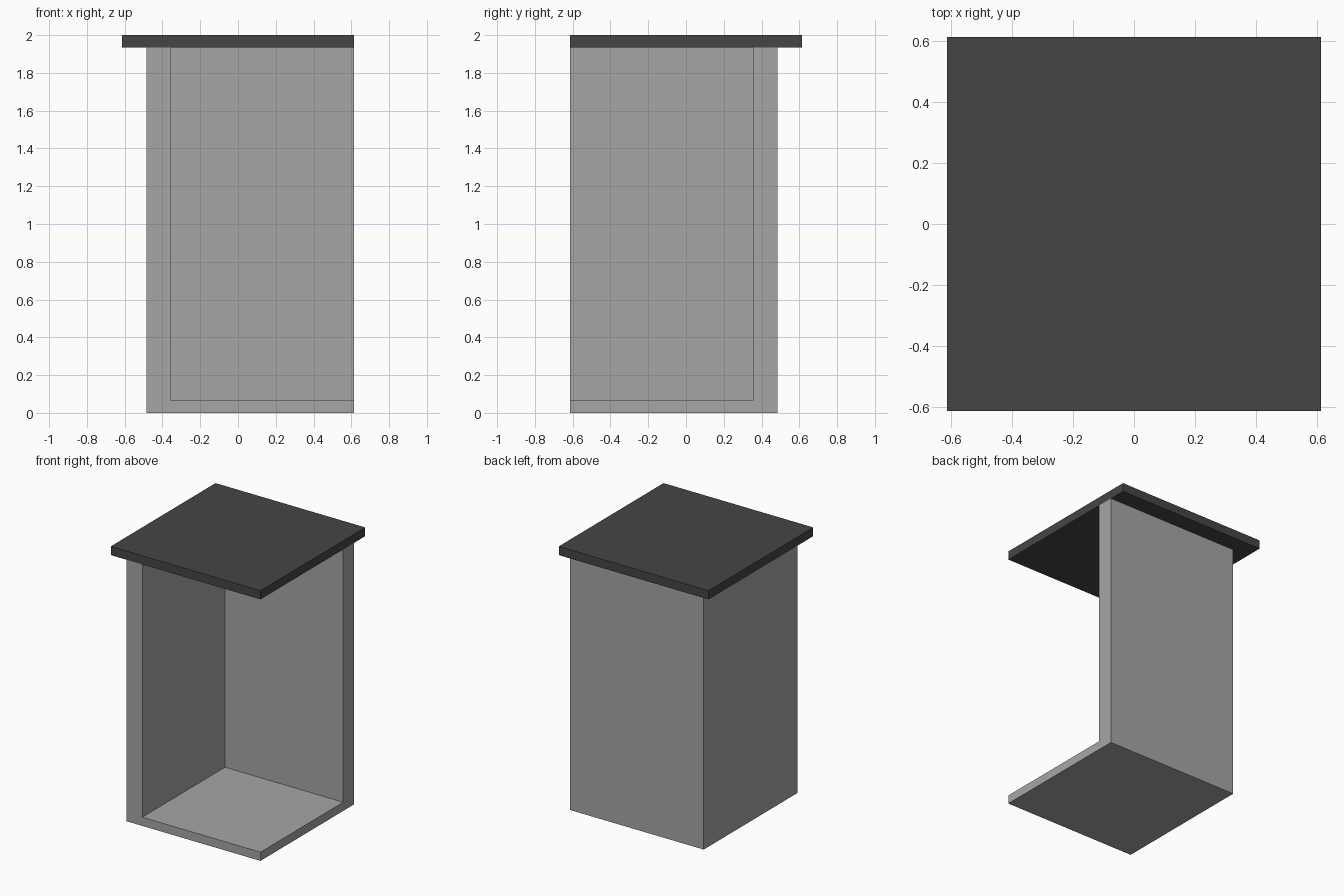
import bpy
import bmesh
import math
from mathutils import Vector

cube = bpy.data.objects.get("Cube")
if cube:
    bpy.data.objects.remove(cube, do_unlink=True)

U = 2 / 31             # module: the model is 31 modules tall
HALF = 9.5 * U         # half width of the lid
BODY = 17 * U          # body width and depth
WALL = 2 * U           # wall thickness
SLAB = U               # floor and lid thickness


def make_material(name, value):
    mat = bpy.data.materials.new(name)
    mat.use_nodes = True
    colour = (value, value, value, 1)
    mat.diffuse_color = colour
    mat.node_tree.nodes["Principled BSDF"].inputs["Base Color"].default_value = colour
    return mat


def box(lo, hi):
    """New bmesh holding one box between two corners."""
    bm = bmesh.new()
    bmesh.ops.create_cube(bm, size=1)
    lo, hi = Vector(lo), Vector(hi)
    bmesh.ops.scale(bm, vec=hi - lo, verts=bm.verts)
    bmesh.ops.translate(bm, vec=(lo + hi) / 2, verts=bm.verts)
    return bm


def add_object(name, bm, mat):
    bmesh.ops.recalc_face_normals(bm, faces=bm.faces)
    mesh = bpy.data.meshes.new(name)
    bm.to_mesh(mesh)
    bm.free()
    mesh.materials.append(mat)
    obj = bpy.data.objects.new(name, mesh)
    bpy.context.collection.objects.link(obj)
    return obj


light_grey = make_material("light_grey", 0.38)
dark_grey = make_material("dark_grey", 0.06)

# Corner body: a floor slab whose left-hand and rear strips rise into walls
x_out, y_out = HALF - BODY, BODY - HALF
x_in, y_in = x_out + WALL, y_out - WALL
bm = box((x_out, -HALF, 0), (HALF, y_out, SLAB))
for point, normal in (((x_in, 0, 0), (1, 0, 0)), ((0, y_in, 0), (0, 1, 0))):
    bmesh.ops.bisect_plane(bm, geom=bm.verts[:] + bm.edges[:] + bm.faces[:],
                           plane_co=point, plane_no=normal)
bm.normal_update()
strips = []
for f in bm.faces:
    c = f.calc_center_median()
    if f.normal.z > 0.9 and (c.x < x_in or c.y > y_in):
        strips.append(f)
raised = bmesh.ops.extrude_face_region(bm, geom=strips)["geom"]
bmesh.ops.translate(bm, vec=(0, 0, 2 - 2 * SLAB),
                    verts=[v for v in raised if isinstance(v, bmesh.types.BMVert)])
bmesh.ops.delete(bm, geom=[f for f in strips if f.is_valid], context='FACES_ONLY')

# Merge coplanar faces so only the real corners remain
bmesh.ops.recalc_face_normals(bm, faces=bm.faces)
bmesh.ops.dissolve_limit(bm, angle_limit=math.radians(1),
                         verts=bm.verts[:], edges=bm.edges[:])
add_object("corner_body", bm, light_grey)

# Overhanging square lid
add_object("lid", box((-HALF, -HALF, 2 - SLAB), (HALF, HALF, 2)), dark_grey)
